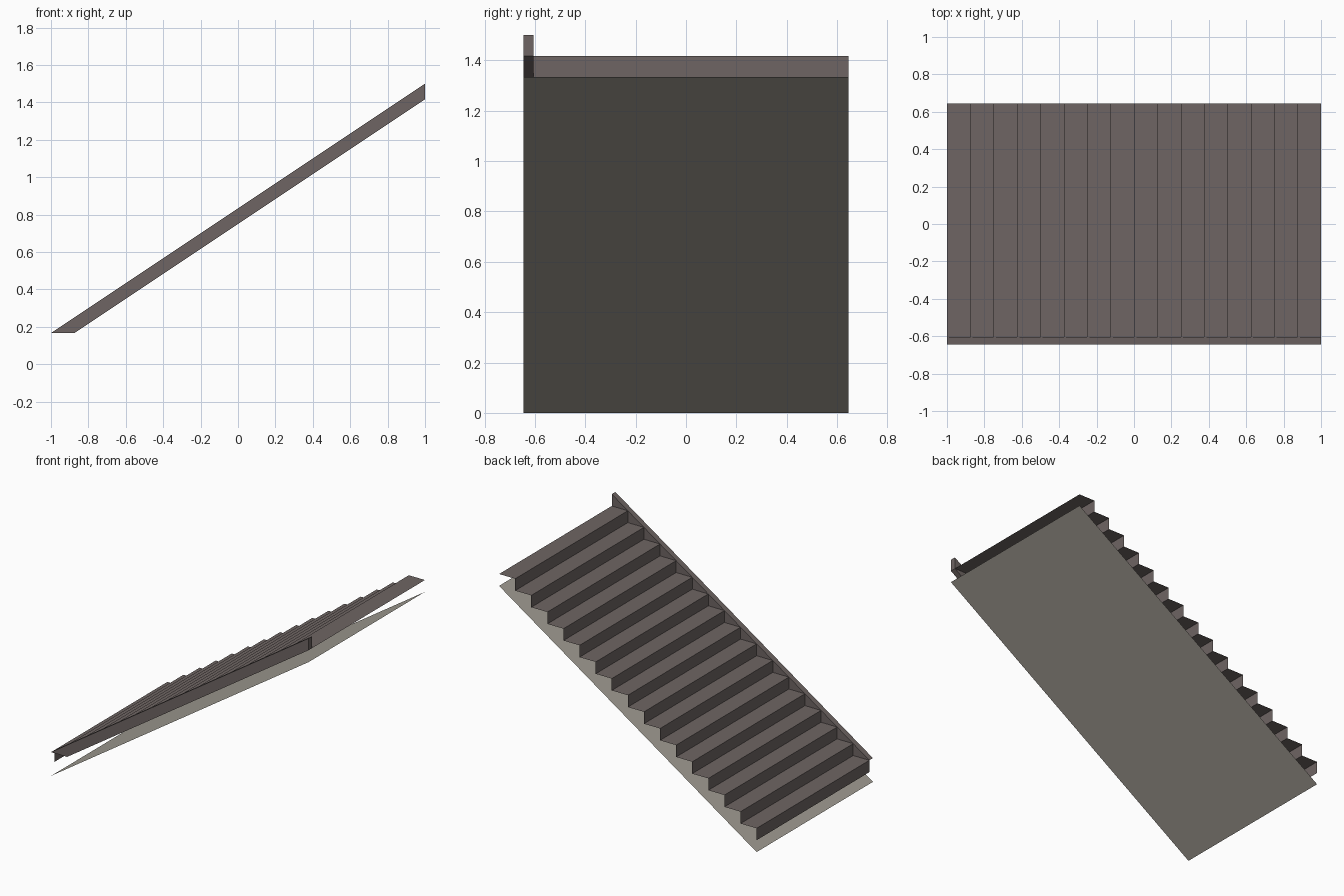
import bpy
import bmesh

STEPS = 16
RUN = 2.0 / STEPS
RISE = 1.5 / (STEPS + 2)
HALF = 0.645          # half width of the flight
INNER = -0.605        # inner face of the stringer

cube = bpy.data.objects.get("Cube")
if cube:
    bpy.data.objects.remove(cube, do_unlink=True)


def make_material(name, color):
    mat = bpy.data.materials.new(name)
    mat.use_nodes = True
    mat.diffuse_color = color
    mat.node_tree.nodes["Principled BSDF"].inputs["Base Color"].default_value = color
    return mat


def finish(name, bm, mat):
    mesh = bpy.data.meshes.new(name)
    bm.to_mesh(mesh)
    bm.free()
    mesh.materials.append(mat)
    obj = bpy.data.objects.new(name, mesh)
    bpy.context.collection.objects.link(obj)
    return obj


def sheet(name, profile, y0, y1, mat):
    """Sweep an open x-z profile across y as a thin sheet."""
    bm = bmesh.new()
    near = [bm.verts.new((x, y0, z)) for x, z in profile]
    far = [bm.verts.new((x, y1, z)) for x, z in profile]
    for i in range(len(profile) - 1):
        bm.faces.new((near[i], near[i + 1], far[i + 1], far[i]))
    return finish(name, bm, mat)


def prism(name, outline, y0, y1, mat):
    """Extrude a closed x-z outline along y as a solid."""
    bm = bmesh.new()
    face = bm.faces.new([bm.verts.new((x, y0, z)) for x, z in outline])
    result = bmesh.ops.extrude_face_region(bm, geom=[face])
    moved = [v for v in result["geom"] if isinstance(v, bmesh.types.BMVert)]
    bmesh.ops.translate(bm, verts=moved, vec=(0, y1 - y0, 0))
    bmesh.ops.recalc_face_normals(bm, faces=bm.faces)
    return finish(name, bm, mat)


brown = make_material("dark brown", (0.156, 0.130, 0.125, 1))
grey = make_material("warm grey", (0.376, 0.352, 0.305, 1))

# Treads and risers: one folded sheet
zigzag = [(-1, RISE)]
for i in range(STEPS):
    x, z = -1 + i * RUN, (i + 2) * RISE
    zigzag += [(x, z), (x + RUN, z)]
sheet("treads_and_risers", zigzag, INNER, HALF, brown)

# Sloping side board along the front
top = (STEPS + 2) * RISE
prism("side_stringer",
      [(-1, 2 * RISE), (-1 + RUN, 2 * RISE), (1, top - RISE), (1, top)],
      -HALF, INNER, brown)

# Flat sloping panel under the flight
sheet("underside_panel", [(-1, 0), (1, STEPS * RISE)], -HALF, HALF, grey)
